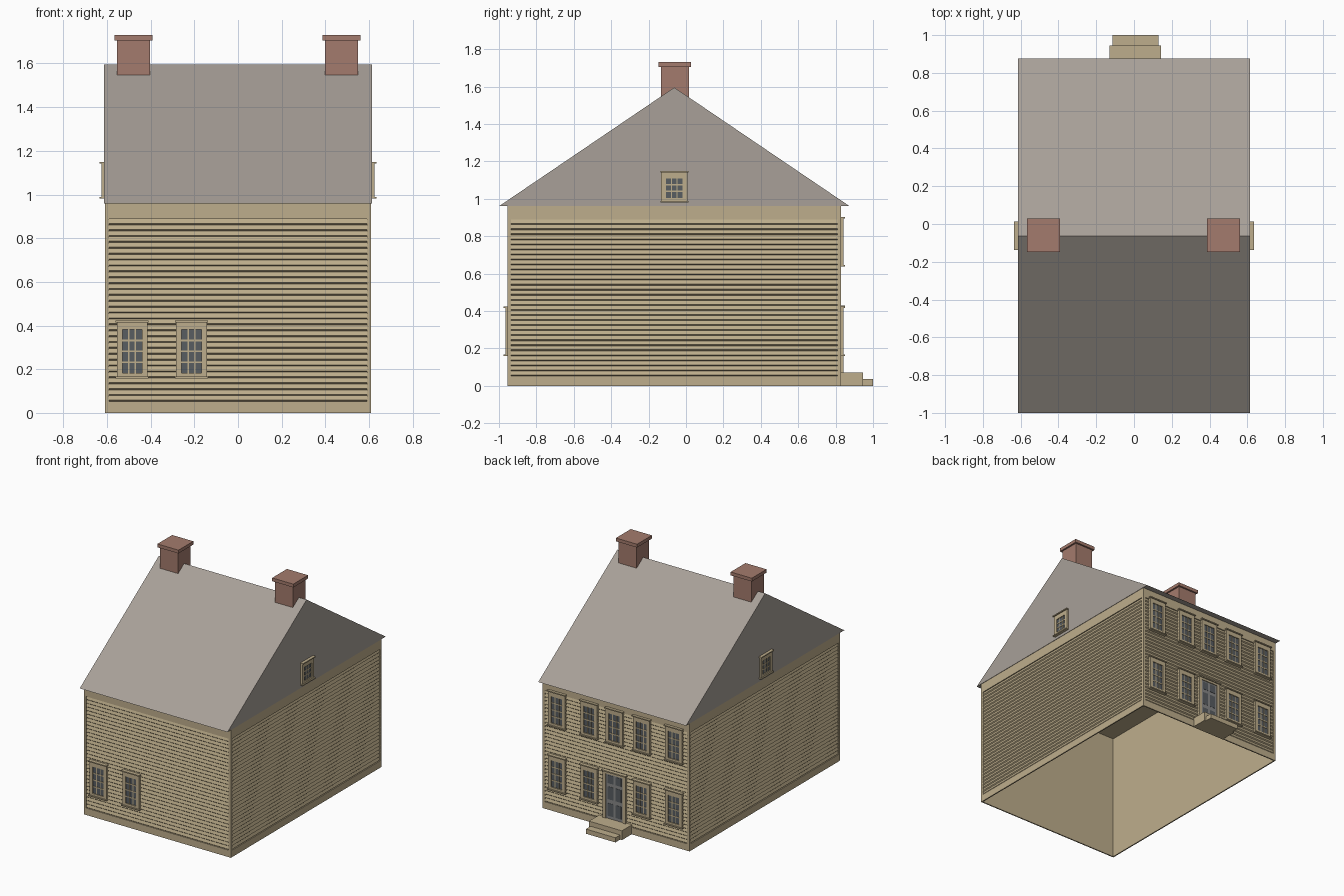
import bpy
import bmesh
from math import radians
from mathutils import Matrix, Vector

cube = bpy.data.objects.get("Cube")
if cube:
    bpy.data.objects.remove(cube, do_unlink=True)


def material(name, *rgb):
    linear = [((c / 255 + 0.055) / 1.055) ** 2.4 for c in rgb] + [1]
    mat = bpy.data.materials.new(name)
    mat.use_nodes = True
    mat.diffuse_color = linear
    bsdf = mat.node_tree.nodes["Principled BSDF"]
    bsdf.inputs["Base Color"].default_value = linear
    bsdf.inputs["Roughness"].default_value = 0.9
    return mat


TAN = material("tan_paint", 190, 174, 140)
ROOF = material("grey_shingle", 168, 160, 152)
BRICK = material("red_brick", 164, 123, 109)
GLASS = material("dark_glass", 88, 93, 97)
DOOR = material("grey_door", 136, 136, 135)

MID_Y = -0.0625              # ridge line and centre of the house
HALF_X, HALF_Y = 0.61, 0.8925
EAVE, RIDGE = 0.96, 1.595


def finish(name, bm, mats, matrix=None):
    mesh = bpy.data.meshes.new(name)
    bmesh.ops.recalc_face_normals(bm, faces=bm.faces)
    bm.to_mesh(mesh)
    bm.free()
    for mat in mats:
        mesh.materials.append(mat)
    obj = bpy.data.objects.new(name, mesh)
    bpy.context.collection.objects.link(obj)
    if matrix:
        obj.matrix_world = matrix
    return obj


def box(bm, x, y, z, slot=0):
    """Add a box given its (min, max) range on each axis."""
    lo, hi = Vector((x[0], y[0], z[0])), Vector((x[1], y[1], z[1]))
    mat = Matrix.Translation((lo + hi) / 2) @ Matrix.Diagonal((*(hi - lo), 1))
    verts = bmesh.ops.create_cube(bm, size=1, matrix=mat)["verts"]
    for face in {f for v in verts for f in v.link_faces}:
        face.material_index = slot


def wall_matrix(angle, distance):
    """Local frame of a wall: x runs along it, -y points outward."""
    return (Matrix.Translation((0, MID_Y, 0)) @ Matrix.Rotation(radians(angle), 4, "Z")
            @ Matrix.Translation((0, -distance, 0)))


def extrude_profile(bm, points, axis_x):
    """Sweep a (y, z) profile from -axis_x to +axis_x."""
    rows = [[bm.verts.new((s * axis_x, y, z)) for y, z in points] for s in (-1, 1)]
    for i in range(len(points) - 1):
        bm.faces.new((rows[0][i], rows[1][i], rows[1][i + 1], rows[0][i + 1]))
    return rows


# Hollow core of the house, open underneath
bm = bmesh.new()
inset = 0.009
box(bm, (-HALF_X + inset, HALF_X - inset),
    (MID_Y - HALF_Y + inset, MID_Y + HALF_Y - inset), (0, EAVE))
bm.normal_update()
bmesh.ops.delete(bm, geom=[f for f in bm.faces if f.normal.z < -0.5], context="FACES")
finish("wall_core", bm, [TAN])


# Clapboards and the trim boards around them
def clad_wall(name, angle, distance, half):
    matrix = wall_matrix(angle, distance)
    low, high, rows = 0.052, 0.888, 31
    step = (high - low) / rows
    profile = []
    for i in range(rows):
        z = low + i * step
        profile += [(0.008, z), (0.001, z + 0.006)]
    profile.append((0.008, high))
    bm = bmesh.new()
    extrude_profile(bm, profile, half - 0.02)
    finish(name + "_clapboards", bm, [TAN], matrix)
    bm = bmesh.new()
    depth = (0, inset)
    box(bm, (-half, half), depth, (0, low))
    box(bm, (-half, half), depth, (high, EAVE))
    for s in (-1, 1):
        box(bm, sorted((s * half, s * (half - 0.02))), depth, (low, high))
    finish(name + "_trim", bm, [TAN], matrix)


clad_wall("front", 0, HALF_Y, HALF_X)
clad_wall("left", 90, HALF_X, HALF_Y)
clad_wall("back", 180, HALF_Y, HALF_X)
clad_wall("right", -90, HALF_X, HALF_Y)

# Solid gable roof
bm = bmesh.new()
eave_y = 0.9375
ends = extrude_profile(bm, [(MID_Y - eave_y, EAVE), (MID_Y, RIDGE),
                            (MID_Y + eave_y, EAVE), (MID_Y - eave_y, EAVE)], 0.613)
for end in ends:
    bm.faces.new(end[:3])
bmesh.ops.remove_doubles(bm, verts=bm.verts, dist=0.0001)
finish("roof", bm, [ROOF])

# Chimneys with projecting caps
for side, cx in (("right", -0.478), ("left", 0.474)):
    bm = bmesh.new()
    for r, z in ((0.075, (1.45, 1.705)), (0.0875, (1.705, 1.73))):
        box(bm, (cx - r, cx + r), (MID_Y + 0.003 - r, MID_Y + 0.003 + r), z)
    finish(side + "_chimney", bm, [BRICK])


# Windows: casing, sill, head, glass and glazing bars
def window(name, matrix, x, z, height, rows):
    bm = bmesh.new()
    half, pane_half = 0.07, 0.045
    bottom, top = z + 0.02, z + height - 0.037
    proud = (-0.011, 0.009)
    for s in (-1, 1):
        box(bm, sorted((x + s * half, x + s * pane_half)), proud, (z, z + height))
    box(bm, (x - pane_half, x + pane_half), proud, (z, bottom))
    box(bm, (x - pane_half, x + pane_half), proud, (top, z + height))
    for edge in (z, z + height):
        box(bm, (x - half - 0.005, x + half + 0.005), (-0.02, 0.009),
            (edge - 0.004, edge + 0.004))
    box(bm, (x - pane_half, x + pane_half), (-0.004, 0.003), (bottom, top), 1)
    bar = (-0.007, 0.002)
    for i in (1, 2):
        bx = x - pane_half + i * 2 * pane_half / 3
        box(bm, (bx - 0.003, bx + 0.003), bar, (bottom, top))
    for i in range(1, rows):
        bz = bottom + i * (top - bottom) / rows
        box(bm, (x - pane_half, x + pane_half), bar, (bz - 0.004, bz + 0.004))
    finish(name, bm, [TAN, GLASS], matrix)


front = wall_matrix(0, HALF_Y)
back = wall_matrix(180, HALF_Y)
for i, x in enumerate((-0.485, -0.213)):
    window(f"front_window_{i + 1}", front, x, 0.162, 0.257, 4)
for i, x in enumerate((-0.485, -0.218, -0.008, 0.218, 0.485)):
    window(f"back_upper_window_{i + 1}", back, x, 0.642, 0.257, 4)
    if i != 2:
        window(f"back_lower_window_{i + 1}", back, x, 0.162, 0.257, 4)
for side, angle in (("left", 90), ("right", -90)):
    window(side + "_gable_window", wall_matrix(angle, 0.615), 0, 0.985, 0.16, 3)

# Back door with casing, panels and a glazed light above
bm = bmesh.new()
cx, half, leaf = -0.008, 0.095, 0.07
for s in (-1, 1):
    box(bm, sorted((cx + s * half, cx + s * leaf)), (-0.011, 0.009), (0.05, 0.425))
box(bm, (cx - leaf, cx + leaf), (-0.011, 0.009), (0.405, 0.425))
box(bm, (cx - half - 0.006, cx + half + 0.006), (-0.02, 0.009), (0.421, 0.43))
box(bm, (cx - leaf, cx + leaf), (-0.004, 0.009), (0.06, 0.405), 1)
for s in (-1, 1):
    for z in ((0.09, 0.185), (0.215, 0.31), (0.335, 0.395)):
        box(bm, sorted((cx + s * 0.01, cx + s * 0.056)), (-0.006, 0.0), z, 2)
finish("back_door", bm, [TAN, DOOR, GLASS], back)

# Door steps
bm = bmesh.new()
box(bm, (-0.13, 0.143), (0.82, 0.945), (0, 0.07))
box(bm, (-0.115, 0.13), (0.945, 1.0), (0, 0.035))
finish("door_steps", bm, [TAN])
